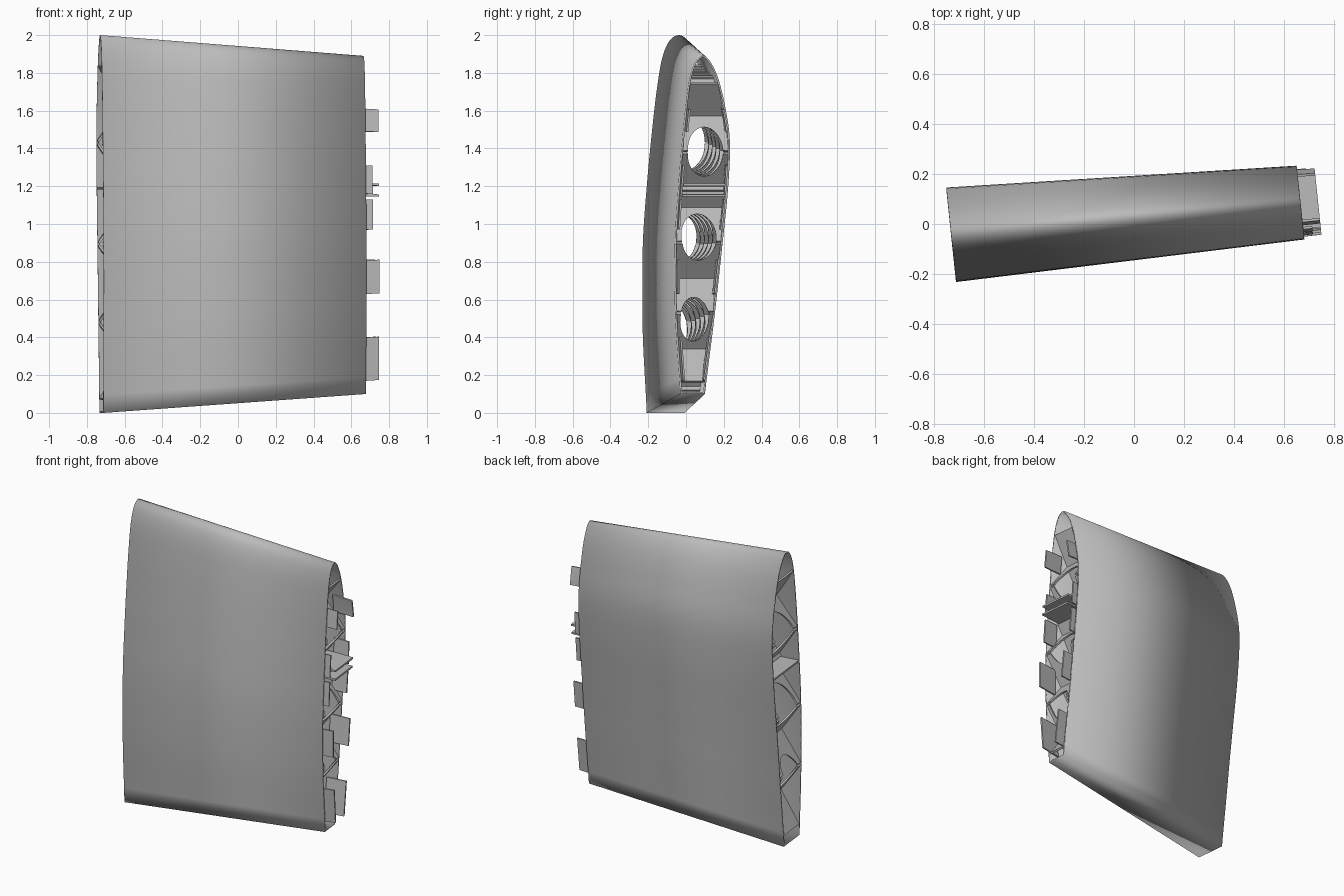
import bpy, bmesh, math

cube = bpy.data.objects.get("Cube")
if cube:
    bpy.data.objects.remove(cube, do_unlink=True)

grey = bpy.data.materials.new("plain_grey")
grey.use_nodes = True
grey.diffuse_color = (0.5, 0.5, 0.5, 1)
grey.node_tree.nodes["Principled BSDF"].inputs["Base Color"].default_value = (0.5, 0.5, 0.5, 1)

# Wing section at the narrow end: front trailing edge, around the nose, to the back trailing edge
SECTION = [-0.03, -0.058, -0.060, -0.042, -0.021, -0.001, 0.02, 0.05, 0.09,
           0.127, 0.168, 0.204, 0.232, 0.223, 0.192, 0.152, 0.10]


def lerp(a, b, f):
    return a + (b - a) * f


def section_y(q):
    """Smooth curve through the section, q from -1 (front) to 1 (back)."""
    f = (q + 1) * 8
    i = min(int(f), 15)
    f -= i
    p1, p2 = SECTION[i], SECTION[i + 1]
    p0 = SECTION[i - 1] if i else 2 * p1 - p2
    p3 = SECTION[i + 2] if i < 15 else 2 * p2 - p1
    return p1 + f / 2 * (p2 - p0 + f * (2 * p0 - 5 * p1 + 4 * p2 - p3
                         + f * (3 * (p1 - p2) + p3 - p0)))


def place(u, y, t):
    """Point at span u, depth y and chord height t, with the slanted end planes."""
    x = lerp(-0.73, 0.665, u) - 0.105 * (y - lerp(-0.043, 0.085, u))
    return (x, y, lerp(2 * t, 0.1 + 1.79 * t, u))


def skin_y(u, q, inset=0):
    y = section_y(q)
    wide = (y + 0.063) * 1.28 - 0.233
    wide += math.copysign(0.017, q) * max(0, 1 - (1 - q * q) / 0.3)
    return lerp(wide, y, u) - math.copysign(inset, q)


def skin_point(u, q, inset=0):
    return place(u, skin_y(u, q, inset), 1 - q * q)


def make(name, grids, closed=False, thick=0.0, offset=0.0):
    """Object made of grids of points, given thickness."""
    bm = bmesh.new()
    for rows in grids:
        vs = [[bm.verts.new(p) for p in row] for row in rows]
        n = len(vs)
        for i in range(n if closed else n - 1):
            a, b = vs[i], vs[(i + 1) % n]
            for j in range(len(a) - 1):
                bm.faces.new((a[j], a[j + 1], b[j + 1], b[j]))
    me = bpy.data.meshes.new(name)
    bm.to_mesh(me)
    bm.free()
    me.materials.append(grey)
    ob = bpy.data.objects.new(name, me)
    bpy.context.collection.objects.link(ob)
    if thick:
        mod = ob.modifiers.new("thickness", "SOLIDIFY")
        mod.thickness, mod.offset = thick, offset
        mod.use_even_offset = True
    return ob


# Outer skin, hollow and open at both ends
N = 80
skin = make("skin", [[[skin_point(u, -1 + 2 * i / N) for u in (0, 1)] for i in range(N + 1)]],
            closed=True, thick=0.01, offset=-1)
bpy.ops.object.select_all(action="DESELECT")
skin.select_set(True)
bpy.context.view_layer.objects.active = skin
bpy.ops.object.shade_smooth_by_angle(angle=math.radians(35))

# Spanwise lightening holes
bm = bmesh.new()
SIDES = 32
for t, radius in ((0.715, 0.072), (0.464, 0.068), (0.223, 0.064)):
    q = math.sqrt(1 - t)
    rings = []
    for u in (-0.1, 1.1):
        lo, hi = skin_y(u, -q), skin_y(u, q)
        ring = []
        for k in range(SIDES):
            a = 2 * math.pi * k / SIDES
            ring.append(bm.verts.new(place(u, (lo + hi) / 2 + 0.36 * (hi - lo) * math.cos(a),
                                           t + radius * math.sin(a))))
        rings.append(ring)
    for k in range(SIDES):
        m = (k + 1) % SIDES
        bm.faces.new((rings[0][k], rings[0][m], rings[1][m], rings[1][k]))
    bm.faces.new(rings[0])
    bm.faces.new(rings[1])
bmesh.ops.recalc_face_normals(bm, faces=bm.faces)
me = bpy.data.meshes.new("hole_cutter")
bm.to_mesh(me)
bm.free()
cutter = bpy.data.objects.new("hole_cutter", me)
bpy.context.collection.objects.link(cutter)
cutter.hide_render = True
cutter.hide_set(True)

# Crossing diagonal ribs above and below the middle shelf
PITCH = 0.207
SLOPE = 5 * PITCH
for zone, low, high, start in (("upper", 0.6, 0.93, 0.715), ("lower", 0.02, 0.59, 0.447)):
    for way, sign in (("rising", 1), ("falling", -1)):
        ribs = []
        for n in range(-9, 10):
            c = start + n * PITCH
            ends = sorted((1 + sign * (low - c) / SLOPE, 1 + sign * (high - c) / SLOPE))
            u0, u1 = max(0.003, ends[0]), min(0.997, ends[1])
            if u1 - u0 < 0.02:
                continue
            rows = []
            for i in range(13):
                u = lerp(u0, u1, i / 12)
                q = math.sqrt(1 - c - sign * SLOPE * (u - 1))
                rows.append([skin_point(u, s * q, 0.005) for s in (-1, 1)])
            ribs.append(rows)
        ob = make(f"{zone}_{way}_ribs", ribs, thick=0.012)
        cut = ob.modifiers.new("holes", "BOOLEAN")
        cut.operation, cut.solver, cut.object = "DIFFERENCE", "EXACT", cutter


# Middle shelf, and a pair of tongues at the narrow end
def shelf(name, t, u0, u1, inset):
    q = math.sqrt(1 - t)
    make(name, [[[skin_point(u, s * q, inset) for s in (-1, 1)] for u in (u0, u1)]], thick=0.012)


shelf("middle_shelf", 0.595, 0.0, 0.998, 0.005)
shelf("upper_tongue", 0.62, 0.9, 1.05, 0.02)
shelf("lower_tongue", 0.588, 0.9, 1.05, 0.02)

# Joining tabs inside the front and back skins
TABS = ((0.17, 0.40, 1.05), (0.63, 0.81, 1.05), (0.97, 1.13, 1.026),
        (1.16, 1.31, 1.026), (1.49, 1.61, 1.05))
for side, s in (("front", -1), ("back", 1)):
    for k, (z0, z1, reach) in enumerate(TABS):
        rows = []
        for i in range(5):
            t = (lerp(z0, z1, i / 4) - 0.1) / 1.79
            rows.append([skin_point(u, s * math.sqrt(1 - t), 0.016) for u in (0.95, reach)])
        make(f"{side}_tab_{k + 1}", [rows], thick=0.01)
